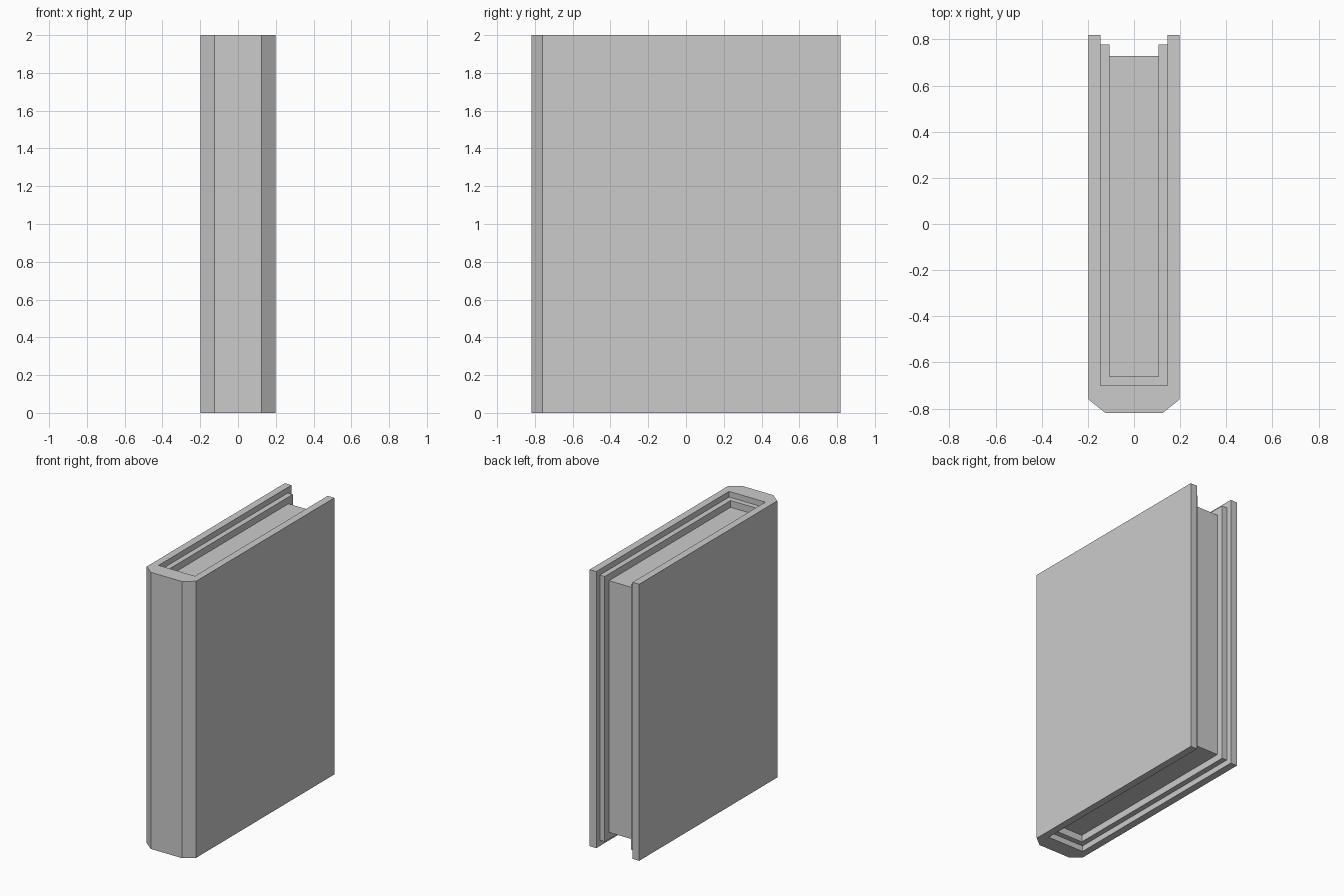
import bpy
import bmesh

if "Cube" in bpy.data.objects:
    bpy.data.objects.remove(bpy.data.objects["Cube"])

HEIGHT = 2.0


def extrude_profile(name, half, inset):
    """Mirror a right-hand half outline across x = 0 and extrude it upwards."""
    outline = half + [(-x, y) for x, y in reversed(half)]
    bm = bmesh.new()
    face = bm.faces.new([bm.verts.new((x, y, inset)) for x, y in outline])
    side = bmesh.ops.extrude_face_region(bm, geom=[face])
    top = [v for v in side["geom"] if isinstance(v, bmesh.types.BMVert)]
    bmesh.ops.translate(bm, verts=top, vec=(0, 0, HEIGHT - 2 * inset))
    bmesh.ops.recalc_face_normals(bm, faces=bm.faces)
    mesh = bpy.data.meshes.new(name)
    bm.to_mesh(mesh)
    bm.free()
    obj = bpy.data.objects.new(name, mesh)
    bpy.context.collection.objects.link(obj)
    return obj


# Cover: U-shaped shell with a chamfered spine
extrude_profile("cover", [(0.125, -0.818), (0.198, -0.76), (0.198, 0.818),
                          (0.145, 0.818), (0.145, -0.70)], 0.0)

# Lining: thinner U nested inside the cover, slightly shorter
extrude_profile("lining", [(0.145, -0.70), (0.145, 0.777),
                           (0.106, 0.777), (0.106, -0.661)], 0.041)

# Page block: recessed furthest on the three open sides
extrude_profile("pages", [(0.106, -0.661), (0.106, 0.728)], 0.09)
